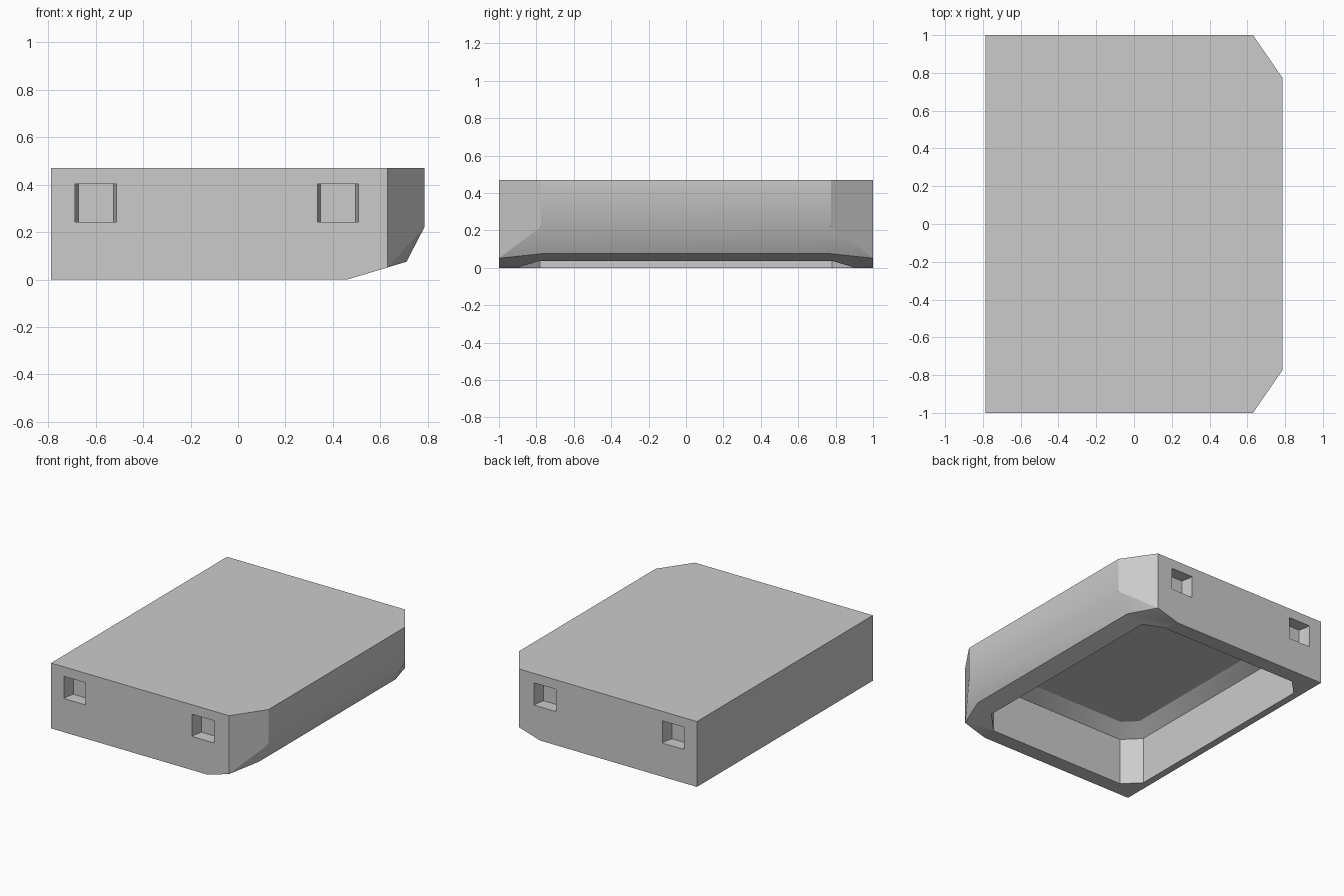
import bpy, bmesh, math

cube = bpy.data.objects.get("Cube")
if cube:
    bpy.data.objects.remove(cube, do_unlink=True)

grey = bpy.data.materials.new("plain grey")
grey.use_nodes = True
colour = (0.6, 0.6, 0.6, 1)
grey.diffuse_color = colour
grey.node_tree.nodes["Principled BSDF"].inputs["Base Color"].default_value = colour


def hull(name, points):
    """Convex solid around the points, with flat areas merged."""
    bm = bmesh.new()
    for p in points:
        bm.verts.new(p)
    bmesh.ops.convex_hull(bm, input=bm.verts)
    bmesh.ops.dissolve_limit(bm, angle_limit=math.radians(1.5),
                             verts=bm.verts, edges=bm.edges)
    bmesh.ops.recalc_face_normals(bm, faces=bm.faces)
    mesh = bpy.data.meshes.new(name)
    bm.to_mesh(mesh)
    bm.free()
    mesh.materials.append(grey)
    obj = bpy.data.objects.new(name, mesh)
    bpy.context.collection.objects.link(obj)
    return obj


def both(points):
    """Points plus their copies across y."""
    return [(x, s * y, z) for x, y, z in points for s in (1, -1)]


def octagon(x0, x1, y, cut, z):
    return both([(x0, y - cut, z), (x0 + cut, y, z),
                 (x1 - cut, y, z), (x1, y - cut, z)])


# Outer shell: square at one end, chamfered and undercut at the other
TOP = 0.47
shell = hull("shell", both([
    (-0.787, 1, 0), (-0.787, 1, TOP), (0.63, 1, TOP), (0.785, 0.775, TOP),
    (0.46, 1, 0), (0.63, 1, 0.051), (0.785, 0.775, 0.22), (0.71, 0.775, 0.075)]))

# Hollow underside with a bevelled ceiling
cutters = [hull("cavity_cutter",
                octagon(-0.735, 0.585, 0.89, 0.11, -0.1)
                + octagon(-0.735, 0.585, 0.89, 0.11, 0.34)
                + octagon(-0.645, 0.495, 0.80, 0.09, 0.41))]

# Two tapered sockets in the front and in the back
for cx in (-0.599, 0.421):
    for side, s in (("front", -1), ("back", 1)):
        cutters.append(hull(f"{side}_socket_cutter", [
            (cx + e * w, s * y, z)
            for y, w in ((1.05, 0.087), (0.97, 0.087), (0.91, 0.074))
            for e in (-1, 1) for z in (0.242, 0.402)]))

bpy.context.view_layer.objects.active = shell
for cutter in cutters:
    cutter.hide_render = True
    mod = shell.modifiers.new("cut", 'BOOLEAN')
    mod.operation = 'DIFFERENCE'
    mod.solver = 'EXACT'
    mod.object = cutter
    bpy.ops.object.modifier_apply(modifier=mod.name)
    bpy.data.objects.remove(cutter, do_unlink=True)

bpy.ops.object.select_all(action='DESELECT')
shell.select_set(True)
bpy.ops.object.shade_smooth_by_angle(angle=math.radians(30))
